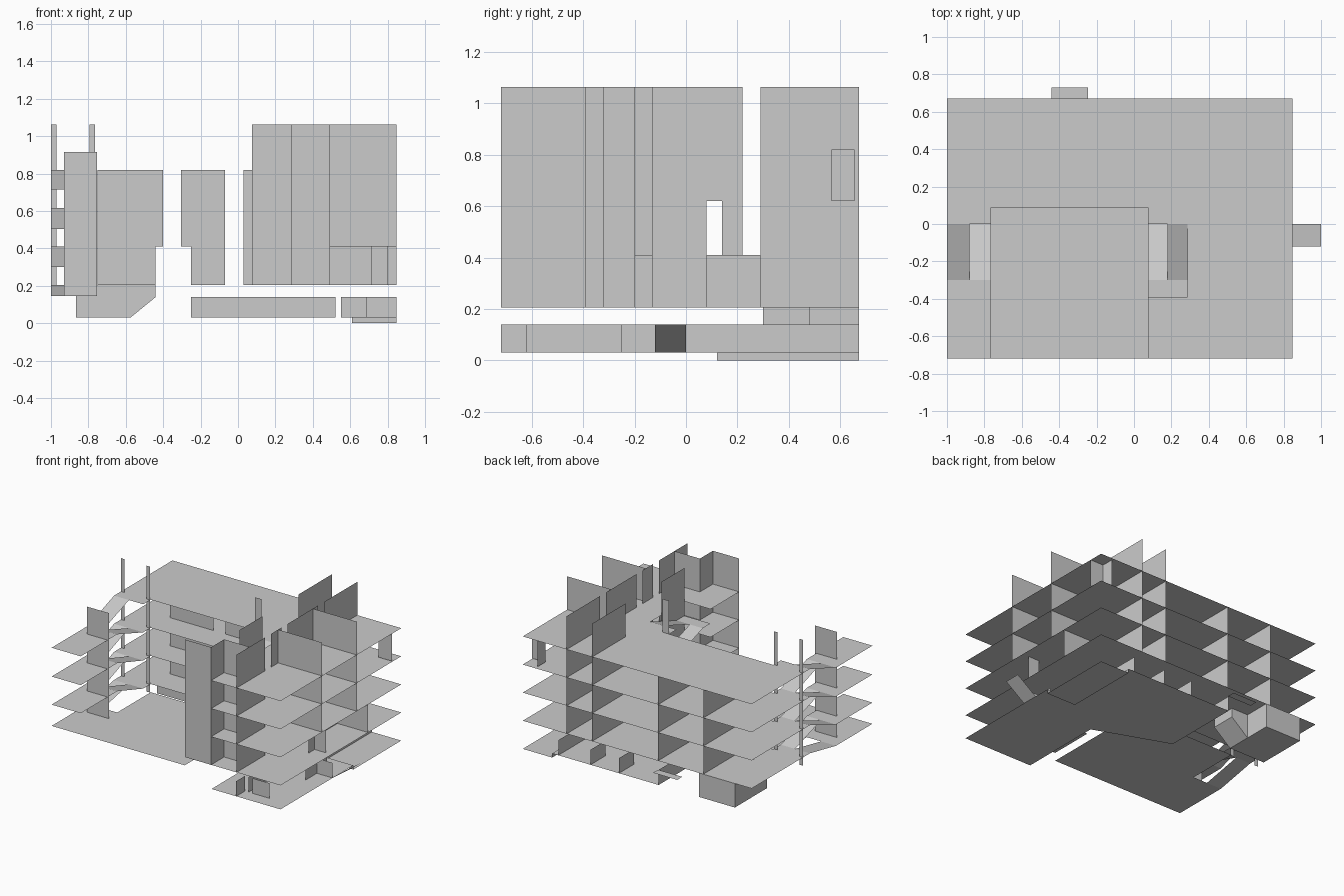
import bpy

cube = bpy.data.objects.get("Cube")
if cube:
    bpy.data.objects.remove(cube)

grey = bpy.data.materials.new("plain grey")
grey.use_nodes = True
grey.diffuse_color = (0.6, 0.6, 0.6, 1)
grey.node_tree.nodes["Principled BSDF"].inputs["Base Color"].default_value = grey.diffuse_color


def sheet(name, points):
    """One flat polygon."""
    mesh = bpy.data.meshes.new(name)
    mesh.from_pydata(points, [], [range(len(points))])
    mesh.materials.append(grey)
    obj = bpy.data.objects.new(name, mesh)
    bpy.context.collection.objects.link(obj)
    return obj


def slab(name, outline, z):
    return sheet(name, [(x, y, z) for x, y in outline])


def box_outline(x0, x1, y0, y1):
    return [(x0, y0), (x1, y0), (x1, y1), (x0, y1)]


def wall(name, x0, y0, x1, y1, z0, z1):
    return sheet(name, [(x0, y0, z0), (x1, y1, z0), (x1, y1, z1), (x0, y0, z1)])


def ramp(name, x0, x1, y0, z0, y1, z1):
    return sheet(name, [(x0, y0, z0), (x1, y0, z0), (x1, y1, z1), (x0, y1, z1)])


W, E, S, N = -1.0, 0.847, -0.72, 0.672    # building limits
CW, CE, CN = -0.765, 0.075, 0.087         # courtyard limits
R1, R2 = 0.287, 0.492                     # east wing wall lines
TOP = 1.063
floors = [0.205, 0.41, 0.615, 0.82]
half_levels = [0.145, 0.30, 0.505, 0.715]

# Main floors: back wing and east wing with the stairwell left open
main = [(W, 0), (CW, 0), (CW, CN), (CE, CN), (CE, 0), (R1, 0), (R1, -0.39),
        (CE, -0.39), (CE, S), (E, S), (E, N), (W, N)]
for z in floors:
    slab("floor_slab", main, z)

# West wing at half levels; the lowest one is the courtyard
slab("courtyard", [(W, S), (CE, S), (CE, CN), (CW, CN), (CW, -0.3), (W, -0.3)], half_levels[0])
for z in half_levels[1:]:
    slab("west_wing_slab", box_outline(W, CW, S, -0.3), z)
    slab("stair_landing", box_outline(CE, R1, -0.39, -0.3), z)

# Stair ramps: inner flight up to the landing, outer flight to the next floor
for i, z in enumerate(floors):
    for inner, mid, outer in ((CW, -0.88, W), (CE, 0.18, R1)):
        if i < 3:
            ramp("stair_up", inner, mid, 0, z, -0.3, half_levels[i + 1])
        if i > 0 or inner == CW:
            ramp("stair_return", mid, outer, -0.3, half_levels[i], 0, z)

# West wing walls and posts
wall("west_end_wall", -0.93, -0.41, -0.755, -0.41, 0.145, 0.915)
for x in (W, -0.795):
    wall("west_post", x, 0.08, x + 0.03, 0.08, 0.145, TOP)
wall("corner_post", CE, CN, 0.13, CN, 0.205, TOP)

# Corridor wall of the back wing, with door gaps
wall("corridor_wall_west", -0.75, 0.29, -0.44, 0.29, 0.205, 0.82)
wall("corridor_wall_west_upper", -0.44, 0.29, -0.40, 0.29, 0.41, 0.82)
wall("corridor_wall_middle", -0.25, 0.29, -0.07, 0.29, 0.205, 0.82)
wall("corridor_wall_middle_upper", -0.305, 0.29, -0.25, 0.29, 0.41, 0.82)
wall("corridor_wall_east", 0.03, 0.29, R1, 0.29, 0.205, 0.82)
wall("ground_corridor_wall", R2, 0.29, E, 0.29, 0.205, 0.41)

# Room partitions of the back wing
for x, top in ((-0.61, 0.82), (-0.245, 0.82), (R1, TOP), (R2, TOP)):
    wall("room_partition", x, 0.29, x, N, 0.205, top)
wall("closet_front", 0.74, 0.565, E, 0.565, 0.62, 0.82)
wall("closet_side", 0.74, 0.565, 0.74, 0.655, 0.62, 0.82)

# East wing: front tower, spine walls and cross partitions
wall("tower_front", CE, S, R1, S, 0.205, TOP)
wall("tower_side", R1, S, R1, -0.57, 0.205, TOP)
wall("bay_front", R1, -0.57, R2, -0.57, 0.205, TOP)
wall("bay_side", R2, S, R2, -0.39, 0.205, TOP)
wall("stairwell_side", R1, -0.39, R1, -0.13, 0.205, TOP)
wall("spine_wall_front", R2, -0.32, R2, -0.20, 0.205, TOP)
wall("spine_wall_middle", R2, -0.13, R2, 0.08, 0.205, TOP)
wall("spine_wall_back", R2, 0.14, R2, 0.22, 0.205, TOP)
wall("spine_wall_upper", R2, 0.08, R2, 0.14, 0.62, TOP)
for y in (-0.24, 0.16):
    wall("cross_partition", R2, y, E, y, 0.41, TOP)
wall("ground_pier_face", 0.71, -0.13, 0.80, -0.13, 0.205, 0.41)
wall("ground_pier_side", 0.71, -0.20, 0.71, -0.13, 0.205, 0.41)
wall("ground_partition", 0.60, 0.08, 0.60, 0.29, 0.205, 0.41)

# Basement floor, sunken corner and low walls
B, H = 0.03, 0.14
slab("basement_floor", [(0.29, S), (E, S), (E, 0.12), (0.61, 0.12), (0.61, N),
                        (-0.25, N), (-0.25, 0.1), (0.29, -0.1)], B)
slab("sunken_floor", box_outline(0.61, E, 0.12, N), 0)
wall("sunken_front", 0.61, 0.12, E, 0.12, 0, B)
wall("sunken_side", 0.61, 0.12, 0.61, N, 0, B)
wall("basement_cross_wall", -0.25, 0.14, 0.52, 0.14, B, H)
wall("basement_east_cross_wall", 0.555, -0.12, E, -0.12, B, H)
wall("basement_end_wall", -0.25, 0.14, -0.25, N, B, H)
for x, y0, y1 in ((0.49, S, -0.62), (0.52, -0.62, -0.25), (0.72, -0.25, 0), (0.56, 0, N),
                  (0.07, 0.5, N), (0.3, 0.5, N)):
    wall("basement_partition", x, y0, x, y1, B, H)
wall("basement_front_pier", 0.55, -0.62, 0.69, -0.62, B, H)

# Outward ramp on the east side and step at the back
sheet("east_ramp", [(E, -0.12, B), (1, -0.12, H), (1, 0, H), (E, 0, B)])
slab("back_step", box_outline(-0.44, -0.245, N, 0.73), H)

# Pit under the back wing with a sloped entry on its east side
P0, P1, P2, PY, PM, G = -0.865, -0.575, -0.44, 0.30, 0.48, 0.205
slab("pit_floor", box_outline(P0, P1, PY, N), B)
sheet("pit_slope", [(P1, PY, B), (P2, PY, H), (P2, PM, H), (P1, PM, B)])
wall("pit_west", P0, PY, P0, N, B, G)
wall("pit_east", P1, PM, P1, N, B, G)
wall("pit_slope_end", P2, PY, P2, PM, H, G)
wall("pit_back", P0, N, P1, N, B, G)
sheet("pit_front", [(P0, PY, B), (P1, PY, B), (P2, PY, H), (P2, PY, G), (P0, PY, G)])
sheet("pit_slope_back", [(P1, PM, B), (P2, PM, H), (P2, PM, G), (P1, PM, G)])
